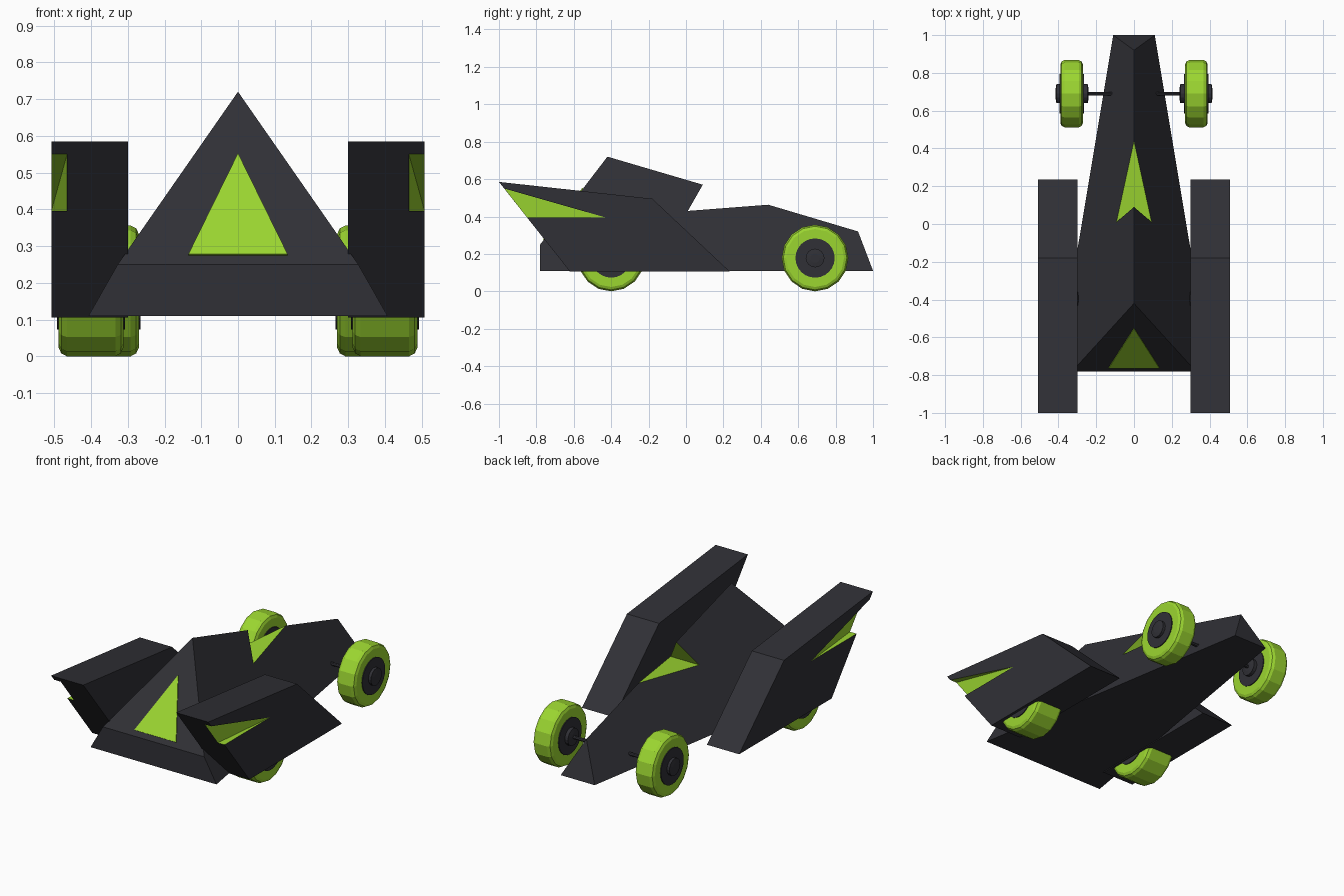
import bpy, bmesh, math
from mathutils import Vector

if "Cube" in bpy.data.objects:
    bpy.data.objects.remove(bpy.data.objects["Cube"])


def material(name, rgb):
    m = bpy.data.materials.new(name)
    m.diffuse_color = (*rgb, 1)
    m.use_nodes = True
    m.node_tree.nodes["Principled BSDF"].inputs["Base Color"].default_value = m.diffuse_color
    return m


DARK = material("charcoal", (0.03, 0.03, 0.037))
GREEN = material("lime_green", (0.33, 0.67, 0.03))


def make(name, verts, faces, mats, green=(), mirror=False):
    """Mesh object; faces listed in green use the second material."""
    me = bpy.data.meshes.new(name)
    me.from_pydata(verts, [], faces)
    for m in mats:
        me.materials.append(m)
    for i in green:
        me.polygons[i].material_index = 1
    bm = bmesh.new()
    bm.from_mesh(me)
    bmesh.ops.recalc_face_normals(bm, faces=bm.faces)
    bm.to_mesh(me)
    bm.free()
    ob = bpy.data.objects.new(name, me)
    bpy.context.collection.objects.link(ob)
    if mirror:
        ob.modifiers.new("mirror", 'MIRROR').use_mirror_merge = False
    return ob


def lathe(name, profile, y, z, segs, mat, mirror=True):
    """Closed solid turned around the x axis; profile is (x, radius), ends capped."""
    verts, faces = [], []
    n = len(profile)
    for k in range(segs):
        a = 2 * math.pi * k / segs
        verts += [(x, y + r * math.sin(a), z + r * math.cos(a)) for x, r in profile]
    for k in range(segs):
        k2 = (k + 1) % segs
        faces += [(k * n + i, k * n + i + 1, k2 * n + i + 1, k2 * n + i) for i in range(n - 1)]
    faces += [[k * n for k in range(segs)], [k * n + n - 1 for k in range(segs)]]
    return make(name, verts, faces, [mat], mirror=mirror)


# Body: ridged wedge with sloped tail, cockpit notch and clipped nose
def half_width(y, z):
    return 0.407 - 0.1669 * (y + 0.78) - 0.569 * (z - 0.11)


# (y, z, on the ridge)
outline = [(-0.78, 0.11, 0), (-0.78, 0.25, 0), (-0.42, 0.72, 1), (0.09, 0.57, 1),
           (0.01, 0.43, 0), (0.44, 0.463, 1), (0.92, 0.32, 1), (1.0, 0.11, 0)]
verts, left, right = [], [], []
for y, z, ridge in outline:
    w = 0 if ridge else half_width(y, z)
    right.append(len(verts))
    verts.append((w, y, z))
    if not ridge:
        verts.append((-w, y, z))
    left.append(len(verts) - 1)
L, R = left, right
body_faces = [R, L[::-1],
              (R[0], L[0], L[7], R[7]),      # underside
              (R[0], R[1], L[1], L[0]),      # tail
              (R[1], R[2], L[1]),            # tail slope
              (R[3], R[4], L[4]),            # cockpit back wall
              (R[4], R[5], L[4]),            # cockpit floor
              (R[6], R[7], L[7])]            # nose
make("body", verts, body_faces, [DARK, GREEN], green=(5, 6))

# Tail panel: thin plate on the tail slope
tri = [Vector((0, -0.55, 0.55)), Vector((0.135, -0.761, 0.275)), Vector((-0.135, -0.761, 0.275))]
off = Vector((0, -0.794, 0.608)) * 0.005
make("tail_panel", [v - off * 0.4 for v in tri] + [v + off for v in tri],
     [(0, 1, 2), (3, 4, 5), (0, 1, 4, 3), (1, 2, 5, 4), (2, 0, 3, 5)], [GREEN])

# Side pods: slanted blocks with a tapering green notch in the outer rear edge
XI, XO, XN = 0.30, 0.508, 0.465
side = [(-1.0, 0.585), (-0.18, 0.495), (0.235, 0.105), (-0.62, 0.105)]
verts = [(XI, y, z) for y, z in side] + [(XO, y, z) for y, z in side]
verts += [(XO, -0.972, 0.55), (XO, -0.85, 0.395), (XO, -0.43, 0.395),
          (XN, -0.972, 0.55), (XN, -0.85, 0.395)]
pod_faces = [(0, 1, 2, 3), (4, 5, 6, 7, 9, 10, 8),
             (0, 1, 5, 4), (1, 2, 6, 5), (2, 3, 7, 6),
             (3, 0, 4, 8, 11, 12, 9, 7),
             (11, 12, 10), (8, 11, 10), (9, 12, 10)]
make("side_pod", verts, pod_faces, [DARK, GREEN], green=(6, 7, 8), mirror=True)

# Wheels: faceted tyre, hub disc and hub cap on each corner, plus axles
RAD = 0.178
for label, y, x0, x1, cap in (("front", 0.69, 0.27, 0.39, 0.025),
                              ("rear", -0.40, 0.312, 0.488, 0.012)):
    lathe(label + "_tyre", [(x0, 0.10), (x0, 0.155), (x0 + 0.007, 0.170), (x0 + 0.022, RAD),
                            (x1 - 0.022, RAD), (x1 - 0.007, 0.170), (x1, 0.155), (x1, 0.10)],
          y, RAD, 16, GREEN)
    lathe(label + "_hub", [(x0 - 0.005, 0.105), (x1 + 0.005, 0.105)], y, RAD, 24, DARK)
    lathe(label + "_hub_cap", [(x0 - cap - 0.005, 0.025), (x0 - cap, 0.05),
                               (x1 + cap - 0.004, 0.05), (x1 + cap, 0.025)], y, RAD, 16, DARK)
    lathe(label + "_axle", [(-x0, 0.01), (x0, 0.01)], y, RAD, 8, DARK, mirror=False)
